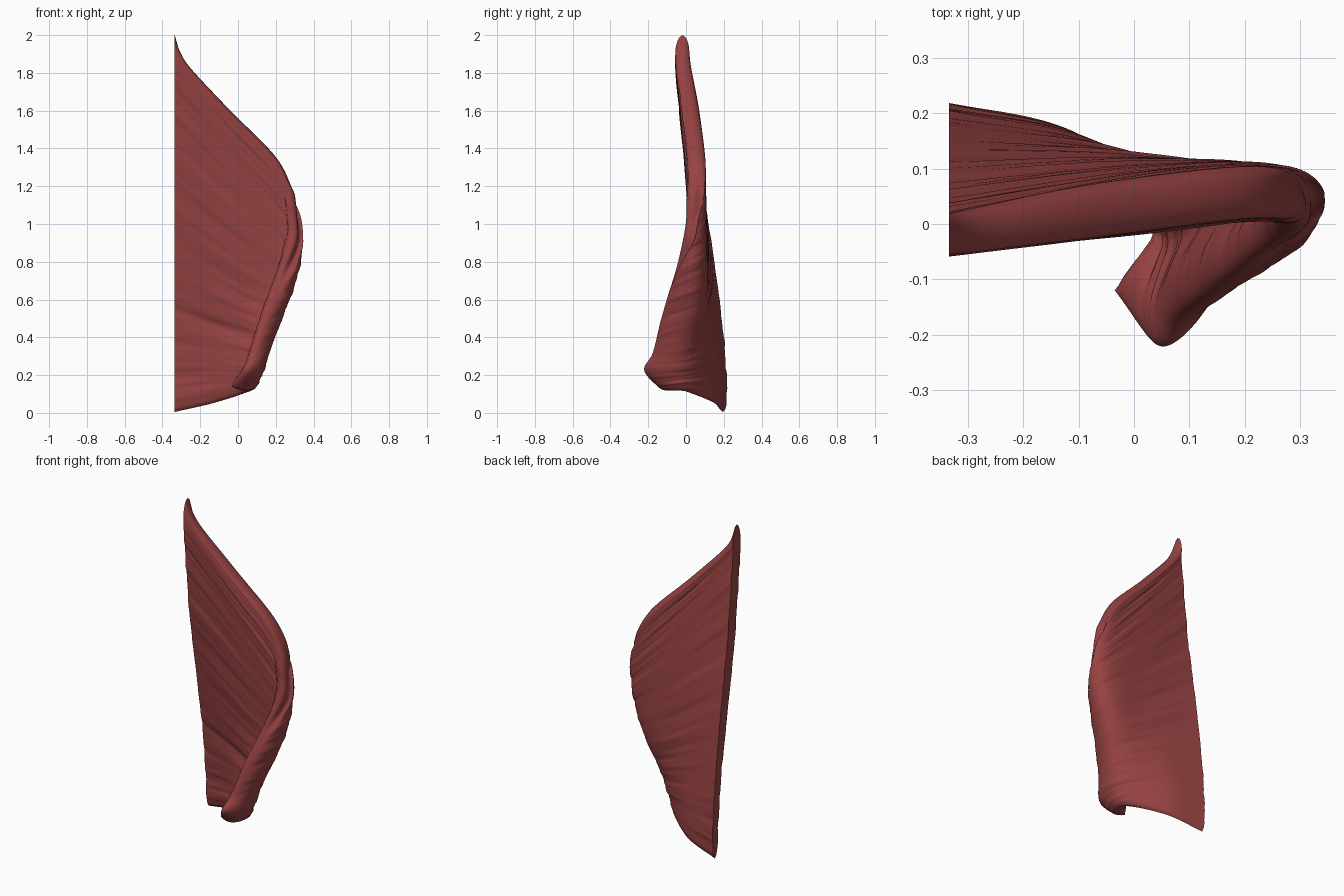
import bpy
import bmesh
import math
from mathutils import Vector

if "Cube" in bpy.data.objects:
    bpy.data.objects.remove(bpy.data.objects["Cube"])

X0 = -0.335
# Fibre guide lines, bottom to top: cut edge (y, z), mid sheet, outer turn, rolled rim
GUIDES = [
    ((.195, .005), (-.12, .145, .055), (.05, -.005, .115), (-.035, -.12, .14)),
    ((.185, .25), (-.10, .133, .25), (.09, -.01, .22), (.045, -.22, .225)),
    ((.152, .55), (-.05, .108, .45), (.135, .012, .38), (.085, -.175, .32)),
    ((.10, .90), (0.0, .085, .69), (.205, .045, .58), (.14, -.13, .50)),
    ((.035, 1.30), (.02, .062, 1.0), (.265, .05, .80), (.22, -.07, .70)),
    ((-.002, 1.66), (.02, .045, 1.28), (.265, .055, 1.02), (.312, .005, .90)),
    ((-.02, 1.82), (-.05, .026, 1.51), (.22, .056, 1.22), (.312, .035, 1.05)),
    ((-.018, 1.91), (-.05, .025, 1.61), (.20, .058, 1.355), (.30, .05, 1.16)),
]
ROWS = [[Vector((X0,) + r[0])] + [Vector(p) for p in r[1:]] for r in GUIDES]
NU, NV = 64, 150


def spline(pts, t):
    """Catmull-Rom through pts, t in 0..1, with extrapolated ends."""
    p = [pts[0] * 2 - pts[1]] + list(pts) + [pts[-1] * 2 - pts[-2]]
    f = min(max(t, 0), 1) * (len(pts) - 1)
    i = min(int(f), len(pts) - 2)
    f -= i
    a, b, c, d = p[i:i + 4]
    return (b * 2 + (c - a) * f + (a * 2 - b * 5 + c * 4 - d) * f * f
            + (b * 3 - a - c * 3 + d) * f ** 3) * 0.5


def centre(u, v):
    p = spline([spline([r[k] for r in ROWS], v) for k in range(4)], u)
    # pointed upper corner on the cut edge
    p.z += 0.09 * math.exp(-(p.x - X0) / 0.025) * max(0, (v - 0.85) / 0.15) ** 2
    return p


def round_off(d, w):
    d = min(max(d / w, 0), 1)
    return math.sqrt(1 - (1 - d) ** 2)


def half_thickness(u, v):
    rim = 0.022 * math.exp(-((u - 0.86) / 0.16) ** 2) * max(0, 1 - v)
    belly = 0.012 * math.sin(math.pi * u) * min(1, max(0, (v - 0.3) / 0.3))
    h = 0.023 + 0.014 * min(1, v * 2) + rim + belly
    return h * round_off(1 - u, 0.13) * round_off(v, 0.05) * round_off(1 - v, 0.06)


def fibres(u, v, side):
    s = v * 60 + side * 2
    w = (math.sin(s + 2 * u) + 0.6 * math.sin(2.3 * s - 3 * u)
         + 0.4 * math.sin(4.1 * s + 5 * u)) * (0.6 + 0.4 * math.sin(9 * u + s / 5))
    fade = min(1, v / 0.05, (1 - v) / 0.08, (1 - u) / 0.12)
    # crease between the upper and lower heads, on the front only
    d = v - 2 / 7
    groove = 0.015 * math.exp(-(d / (0.012 if d > 0 else 0.03)) ** 2) if side < 0 else 0
    groove *= min(1, u * 2 + 0.5) * min(1, max(0, (0.85 - u) / 0.2))
    return (0.0026 * w - groove) * max(fade, 0)


# Front and back skins offset from the central sheet
verts, faces = [], []
e = 0.004
for side in (-1, 1):
    for j in range(NV + 1):
        v = j / NV
        for i in range(NU + 1):
            u = math.sin(0.5 * math.pi * i / NU)
            p = centre(u, v)
            du = centre(min(u + e, 1), v) - centre(max(u - e, 0), v)
            dv = centre(u, min(v + e, 1)) - centre(u, max(v - e, 0))
            n = dv.cross(du).normalized()
            if i == 0:
                n = Vector((0, n.y, n.z)).normalized()
            q = p + n * side * (half_thickness(u, v) + fibres(u, v, side))
            q.x = max(q.x, X0)
            q.z = max(q.z, 0)
            verts.append(q)

W = NU + 1
B = W * (NV + 1)
for j in range(NV):
    for i in range(NU):
        a = j * W + i
        faces.append((a, a + 1, a + W + 1, a + W))
        faces.append((B + a, B + a + W, B + a + W + 1, B + a + 1))
    # flat cut edge
    a = j * W
    faces.append((a, a + W, B + a + W, B + a))

mesh = bpy.data.meshes.new("muscle_sheet")
mesh.from_pydata(verts, [], faces)
obj = bpy.data.objects.new("muscle_sheet", mesh)
bpy.context.collection.objects.link(obj)

# Weld the rounded rims and fix the normals
bm = bmesh.new()
bm.from_mesh(mesh)
bmesh.ops.remove_doubles(bm, verts=bm.verts, dist=0.0003)
bmesh.ops.recalc_face_normals(bm, faces=bm.faces)
bm.to_mesh(mesh)
bm.free()

mat = bpy.data.materials.new("muscle_red")
mat.diffuse_color = (0.31, 0.055, 0.055, 1)
mat.use_nodes = True
mat.node_tree.nodes["Principled BSDF"].inputs["Base Color"].default_value = mat.diffuse_color
mesh.materials.append(mat)

bpy.context.view_layer.objects.active = obj
obj.select_set(True)
bpy.ops.object.shade_smooth_by_angle(angle=math.radians(50))
